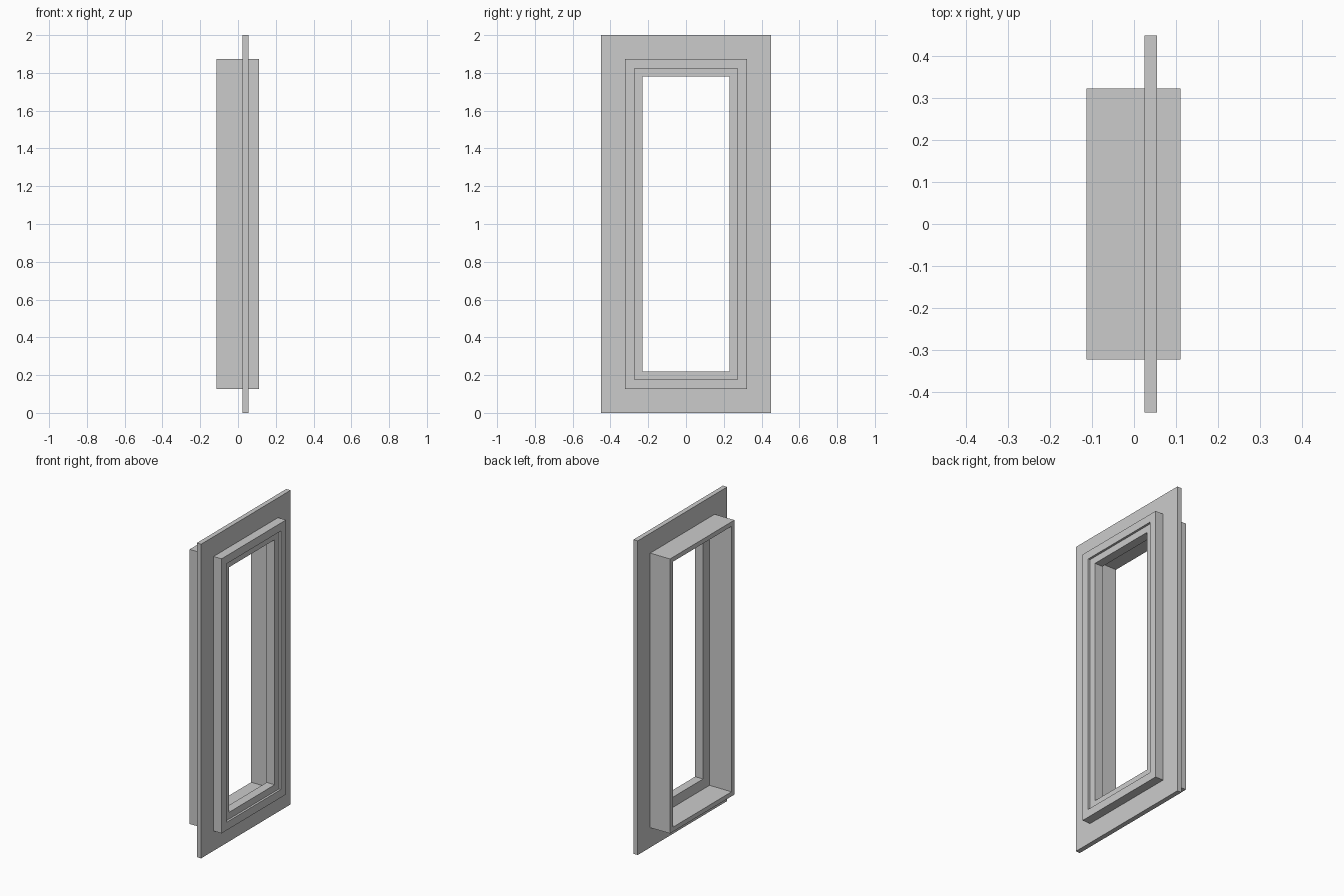
import bpy, bmesh

if "Cube" in bpy.data.objects:
    bpy.data.objects.remove(bpy.data.objects["Cube"])

HALF_W, CENTRE_Z, HALF_H = 0.45, 1.0, 1.0


def ring(name, profile):
    """Sweep a closed (x, inset) profile round the rectangle with mitred corners."""
    bm = bmesh.new()
    corners = []
    for sy, sz in ((-1, -1), (1, -1), (1, 1), (-1, 1)):
        corners.append([bm.verts.new((x, sy * (HALF_W - d), CENTRE_Z + sz * (HALF_H - d)))
                        for x, d in profile])
    n = len(profile)
    for i in range(4):
        a, b = corners[i], corners[(i + 1) % 4]
        for j in range(n):
            k = (j + 1) % n
            bm.faces.new((a[j], b[j], b[k], a[k]))
    bmesh.ops.recalc_face_normals(bm, faces=bm.faces)
    mesh = bpy.data.meshes.new(name)
    bm.to_mesh(mesh)
    bm.free()
    obj = bpy.data.objects.new(name, mesh)
    bpy.context.collection.objects.link(obj)
    return obj


# Flat plate around the opening
ring("wall_plate", [(0.025, 0), (0.055, 0), (0.055, 0.126), (0.025, 0.126)])

# Deep casing: thick front rim, glazing stop set back from it, thin rear lining
ring("window_frame", [
    (-0.114, 0.126), (0.111, 0.126),   # outer side
    (0.111, 0.177), (0.097, 0.177),    # front rim and recess
    (0.097, 0.220), (0.041, 0.220),    # glazing stop
    (0.041, 0.155), (-0.114, 0.155),   # rear lining
])
